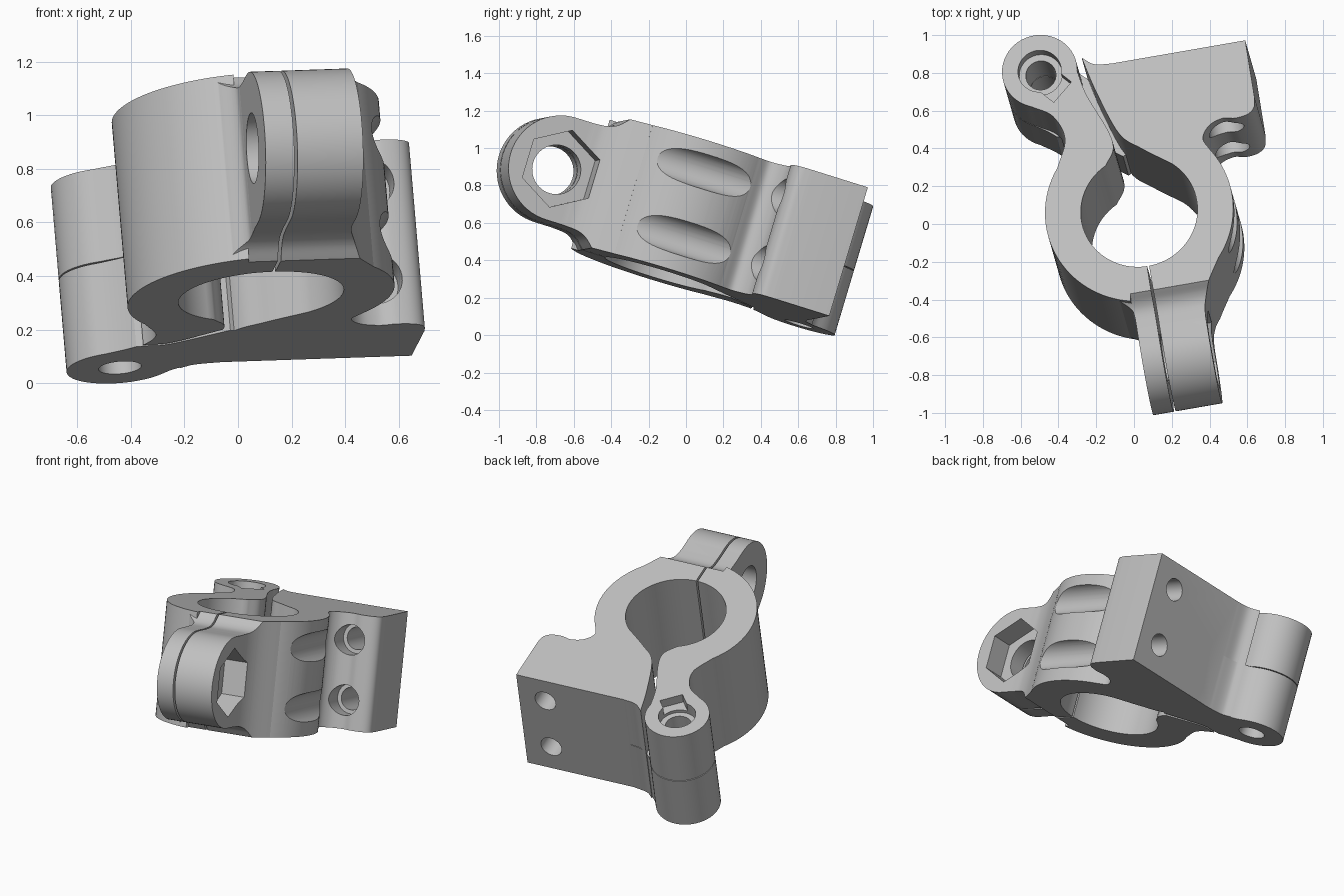
import bpy, bmesh
from math import cos, sin, radians
from mathutils import Vector, Matrix

cube = bpy.data.objects.get("Cube")
if cube:
    bpy.data.objects.remove(cube, do_unlink=True)

grey = bpy.data.materials.new("plain grey")
grey.use_nodes = True
grey.diffuse_color = (0.53, 0.53, 0.53, 1)
grey.node_tree.nodes["Principled BSDF"].inputs["Base Color"].default_value = grey.diffuse_color

# Clamp frame: u across, v away from the ears, w along the bore (top face at w = 0)
H = 0.72
MID = -H / 2
w_axis = Vector((-0.082, 0.286, 0.955)).normalized()
v_axis = w_axis.cross(Vector((0.985, 0.17, 0.03))).normalized()
u_axis = v_axis.cross(w_axis)
FRAME = Matrix.Translation((0.027, 0.07, 1.012)) @ Matrix((u_axis, v_axis, w_axis)).transposed().to_4x4()

BORE, RING = 0.31, 0.5
HINGE = (-0.401, 0.857)
HINGE_R = 0.2
EAR = (-0.72, MID)
EAR_R = 0.285


def arc(centre, r, a0, a1, n=32):
    return [(centre[0] + r * cos(radians(a0 + (a1 - a0) * i / n)),
             centre[1] + r * sin(radians(a0 + (a1 - a0) * i / n))) for i in range(n + 1)]


def circle(centre, r, n=48, start=0):
    return arc(centre, r, start, start + 360, n)[:-1]


def curve(points, n=7):
    """Smooth line through the points."""
    p = [Vector(q) for q in points]
    p = [2 * p[0] - p[1]] + p + [2 * p[-1] - p[-2]]
    out = []
    for a, b, c, d in zip(p, p[1:], p[2:], p[3:]):
        for i in range(n):
            t = i / n
            q = 0.5 * (2 * b + (c - a) * t + (2 * a - 5 * b + 4 * c - d) * t * t
                       + (3 * b - a - 3 * c + d) * t ** 3)
            out.append(tuple(q))
    return out + [tuple(points[-1])]


def prism(name, outline, lo, hi, axis="w"):
    """Outline extruded along one axis of the clamp frame."""
    place = {"w": lambda p, h: (p[0], p[1], h),
             "u": lambda p, h: (h, p[0], p[1]),
             "v": lambda p, h: (p[0], h, p[1])}[axis]
    pts = []
    for p in outline:
        if not pts or (Vector(p) - Vector(pts[-1])).length > 1e-3:
            pts.append(p)
    if (Vector(pts[0]) - Vector(pts[-1])).length < 1e-3:
        pts.pop()
    bm = bmesh.new()
    rings = [[bm.verts.new(place(p, h)) for p in pts] for h in (lo, hi)]
    bm.faces.new(rings[0])
    bm.faces.new(rings[1])
    for i in range(len(pts)):
        j = (i + 1) % len(pts)
        bm.faces.new((rings[0][i], rings[0][j], rings[1][j], rings[1][i]))
    bmesh.ops.recalc_face_normals(bm, faces=bm.faces)
    mesh = bpy.data.meshes.new(name)
    bm.to_mesh(mesh)
    bm.free()
    mesh.materials.append(grey)
    ob = bpy.data.objects.new(name, mesh)
    bpy.context.collection.objects.link(ob)
    return ob


def combine(target, operation, *others):
    for other in others:
        mod = target.modifiers.new("shape", "BOOLEAN")
        mod.operation, mod.solver, mod.object = operation, "EXACT", other
        bpy.context.view_layer.objects.active = target
        bpy.ops.object.modifier_apply(modifier=mod.name)
        bpy.data.objects.remove(other, do_unlink=True)


def ear(name, plan):
    """Rounded ear: plan outline limited by the side profile."""
    top = curve([(-0.445, 0), (-0.49, -0.045), (-0.54, -0.068), (-0.62, MID + EAR_R)])
    low = [(v, -H - w) for v, w in reversed(top)]
    side = [(-0.25, 0)] + top + arc(EAR, EAR_R, 90, 270) + low + [(-0.25, -H)]
    body = prism(name, plan, -H - 0.1, 0.1)
    combine(body, "INTERSECT", prism("side_profile", side, -0.6, 0.6, "u"))
    return body


# Left jaw with the upper hinge knuckle
GAP = 0.006
jaw = prism("hinged_jaw",
            arc((0, 0), BORE, 269, 116)
            + curve([(-0.136, 0.279), (-0.082, 0.364), (-0.096, 0.473), (-0.175, 0.678), (-0.205, 0.82)])
            + arc(HINGE, HINGE_R, -8, 245)
            + curve([(-0.47, 0.668), (-0.37, 0.597), (-0.326, 0.462), (-0.39, 0.313)])
            + arc((0, 0), RING, 143, 256)
            + [(-0.117, -0.445), (-GAP, -0.445)], -H, 0)
knuckle_space = prism("knuckle_space",
                      [(-0.8, 0.59), (-0.413, 0.58)]
                      + curve([(-0.35, 0.575), (-0.25, 0.555), (-0.07, 0.405)])
                      + [(0.1, 0.4), (0.1, 1.2), (-0.8, 1.2)], -1, MID)
combine(jaw, "DIFFERENCE", knuckle_space)
combine(jaw, "UNION", ear("left_ear",
        [(-GAP, -0.43), (-GAP, -1.1), (-0.115, -1.1), (-0.115, -0.58)]
        + curve([(-0.115, -0.56), (-0.125, -0.515), (-0.18, -0.466)])
        + [(-0.18, -0.43)]))

# Right jaw with the mounting block
block = prism("mounting_jaw",
              arc((0, 0), BORE, 271, 407)
              + curve([(0.211, 0.227), (0.066, 0.338), (-0.04, 0.442), (-0.123, 0.69), (-0.17, 0.89)])
              + curve([(-0.17, 0.89), (-0.11, 0.843), (-0.02, 0.83)])
              + [(0.7, 0.83)]
              + curve([(0.7, 0.51), (0.688, 0.455), (0.648, 0.424), (0.58, 0.415), (0.516, 0.426),
                       (0.44, 0.4), (0.395, 0.335), (0.425, 0.263)])
              + arc((0, 0), RING, 31, -62.9)
              + [(GAP, -0.445)], -H, 0)
knuckle = prism("lower_knuckle",
                arc(HINGE, HINGE_R, 30, 245)
                + [(-0.42, 0.63), (-0.38, 0.595)]
                + curve([(-0.34, 0.588), (-0.25, 0.572), (-0.05, 0.425)])
                + [(0.1, 0.5), (0.1, 0.83)]
                + curve([(-0.02, 0.83), (-0.12, 0.85), (-0.19, 0.9), (-0.228, 0.957)]), -H, MID - 0.005)
combine(block, "UNION", knuckle)
combine(block, "UNION", ear("right_ear",
        [(GAP, -0.43), (GAP, -1.1), (0.255, -1.1), (0.255, -0.64)]
        + curve([(0.255, -0.62), (0.263, -0.55), (0.3, -0.455), (0.375, -0.331)])
        + [(0.33, -0.3), (0.24, -0.41)]))

# Screw channels, counterbores and mounting holes
for w in (-0.165, -0.54):
    combine(block, "DIFFERENCE",
            prism("screw_channel", circle((0.52, w), 0.095), -0.7, 0.52, "v"),
            prism("mounting_hole", circle((0.52, w), 0.07), 0.4, 1, "v"))

# Clamp bolt hole and hinge pin hole through both jaws
for part in (jaw, block):
    combine(part, "DIFFERENCE",
            prism("bolt_hole", circle(EAR, 0.132), -0.5, 0.5, "u"),
            prism("pin_hole", circle(HINGE, 0.08), -1, 0.2))

# Nut pockets
combine(block, "DIFFERENCE", prism("nut_pocket", circle(EAR, 0.215, 6, 90), 0.115, 0.5, "u"))
turn = Matrix.Rotation(radians(-49), 2)
slot = [tuple(turn @ Vector(p) + Vector(HINGE)) for p in
        ((0, -0.085), (0.17, -0.085), (0.17, 0.06), (0, 0.06))]
combine(jaw, "DIFFERENCE",
        prism("pin_counterbore", circle(HINGE, 0.115), -0.08, 0.2),
        prism("pin_slot", slot, -0.06, 0.2))

# Place both jaws and shade them
for part in (jaw, block):
    part.matrix_world = FRAME
    bpy.ops.object.select_all(action="DESELECT")
    part.select_set(True)
    bpy.context.view_layer.objects.active = part
    bpy.ops.object.shade_smooth_by_angle(angle=radians(30))
